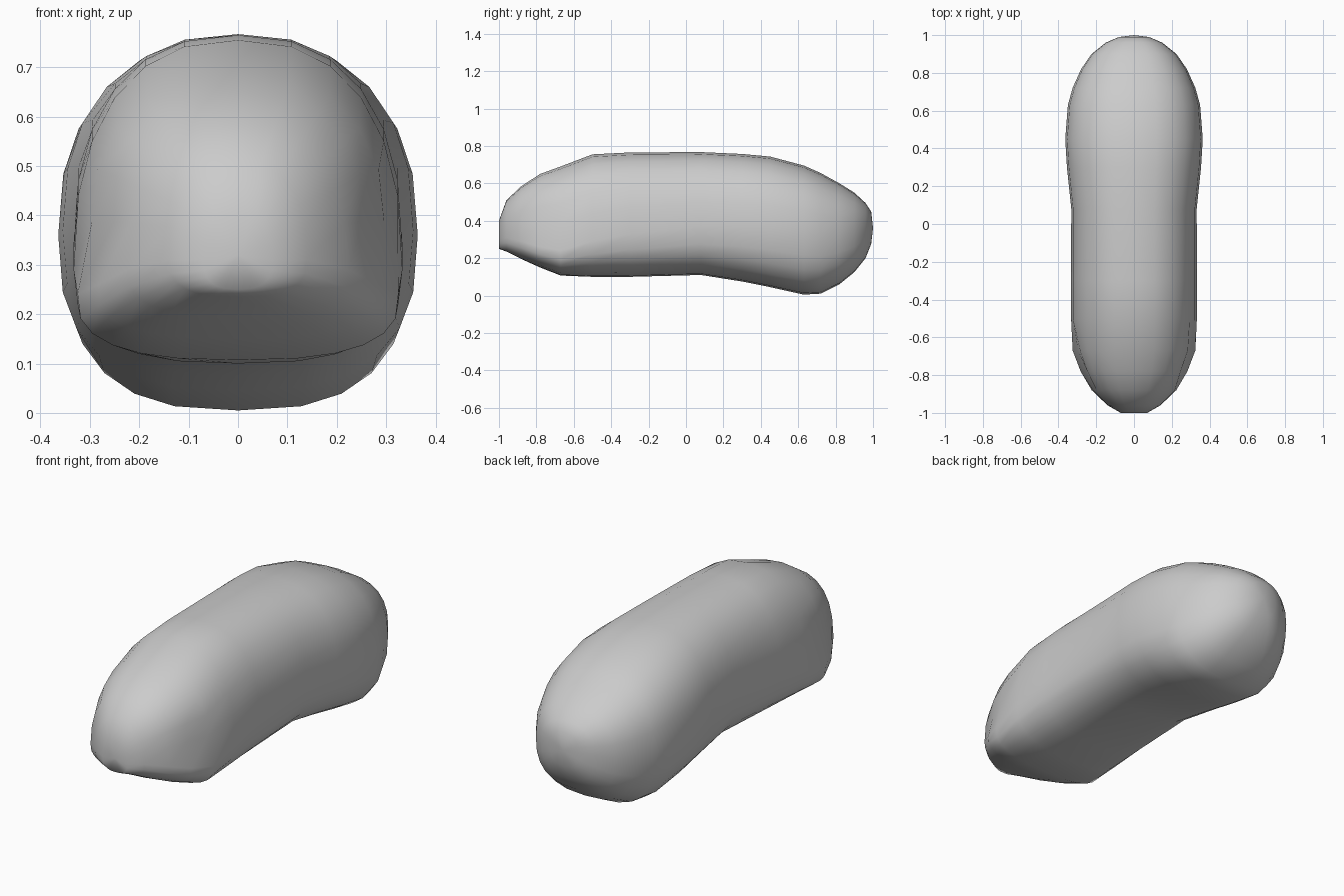
import bpy, bmesh
from math import sin, cos, pi, exp

if "Cube" in bpy.data.objects:
    bpy.data.objects.remove(bpy.data.objects["Cube"])

SEG = 24
# Body stations: y, bottom z, widest z, top z, half width
STATIONS = [
    (-1.00, .25, .31, .40, .07),
    (-.96, .235, .31, .51, .14),
    (-.88, .195, .29, .585, .225),
    (-.78, .15, .26, .65, .29),
    (-.67, .107, .24, .69, .328),
    (-.50, .10, .29, .755, .333),
    (-.30, .10, .33, .765, .333),
    (.08, .11, .37, .767, .332),
    (.30, .075, .37, .757, .355),
    (.45, .045, .36, .743, .364),
    (.63, .005, .34, .695, .35),
    (.72, .01, .33, .655, .325),
    (.82, .06, .33, .60, .28),
    (.90, .125, .34, .55, .225),
    (.96, .20, .36, .495, .15),
    (.99, .275, .365, .45, .08),
]


def power(v, n):
    return (1 if v >= 0 else -1) * abs(v) ** (2 / n)


def section(bm, y, zb, zm, zt, w):
    """Rounded, squarish cross-section with separate upper and lower halves."""
    ring = []
    for i in range(SEG):
        a = 2 * pi * i / SEG
        n = 2.4 if sin(a) >= 0 else 2.7
        x = w * power(cos(a), n)
        z = zm + (zt - zm if sin(a) >= 0 else zm - zb) * power(sin(a), n)
        # shallow side dents near the front
        dent = exp(-((y + .74) / .09) ** 2 - ((z - .38) / .10) ** 2)
        x *= 1 - .13 * dent
        ring.append(bm.verts.new((x, y, z)))
    return ring


# Curved bean-shaped body
bm = bmesh.new()
rings = [section(bm, *s) for s in STATIONS]
for a, b in zip(rings, rings[1:]):
    for i in range(SEG):
        j = (i + 1) % SEG
        bm.faces.new((a[i], a[j], b[j], b[i]))

# Closed ends
for ring, tip in ((rings[0], (0, -1, .32)), (rings[-1], (0, 1, .36))):
    v = bm.verts.new(tip)
    for i in range(SEG):
        bm.faces.new((ring[i], ring[(i + 1) % SEG], v))

bmesh.ops.recalc_face_normals(bm, faces=bm.faces)
mesh = bpy.data.meshes.new("bean_body")
bm.to_mesh(mesh)
bm.free()
for p in mesh.polygons:
    p.use_smooth = True
body = bpy.data.objects.new("bean_body", mesh)
bpy.context.collection.objects.link(body)
